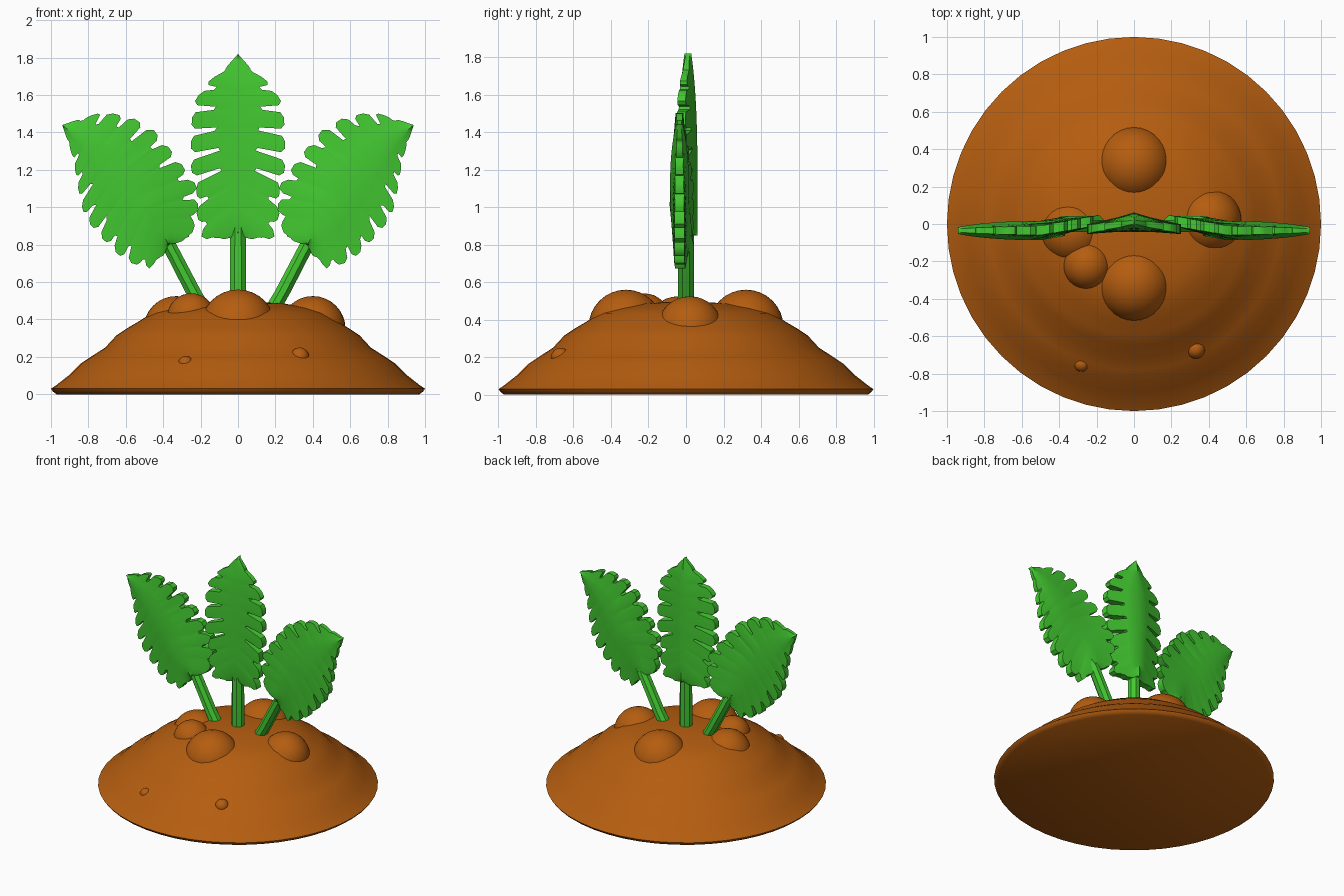
import bpy, bmesh, math, random
from mathutils import Vector

random.seed(4)
cube = bpy.data.objects.get("Cube")
if cube:
    bpy.data.objects.remove(cube, do_unlink=True)


def material(name, rgb):
    m = bpy.data.materials.new(name)
    m.use_nodes = True
    m.diffuse_color = (*rgb, 1)
    m.node_tree.nodes["Principled BSDF"].inputs["Base Color"].default_value = (*rgb, 1)
    return m


soil = material("soil brown", (0.46, 0.11, 0.005))
green = material("leaf green", (0.055, 0.58, 0.03))


def finish(bm, name, mat, angle=40):
    bmesh.ops.remove_doubles(bm, verts=bm.verts, dist=0.0005)
    bmesh.ops.recalc_face_normals(bm, faces=bm.faces)
    mesh = bpy.data.meshes.new(name)
    bm.to_mesh(mesh)
    bm.free()
    mesh.materials.append(mat)
    ob = bpy.data.objects.new(name, mesh)
    bpy.context.collection.objects.link(ob)
    bpy.ops.object.select_all(action="DESELECT")
    ob.select_set(True)
    bpy.context.view_layer.objects.active = ob
    bpy.ops.object.shade_smooth_by_angle(angle=math.radians(angle))
    return ob


# Soil mound: a lathed profile with soft terraces
profile = [(0, 0), (0.97, 0), (0.99, 0.015), (1, 0.03), (0.97, 0.05), (0.9, 0.105),
           (0.84, 0.165), (0.78, 0.205), (0.71, 0.25), (0.65, 0.315), (0.59, 0.355),
           (0.53, 0.39), (0.46, 0.435), (0.38, 0.46), (0.25, 0.485), (0, 0.5)]
bm = bmesh.new()
verts = [bm.verts.new((r, 0, z)) for r, z in profile]
edges = [bm.edges.new(pair) for pair in zip(verts, verts[1:])]
bmesh.ops.spin(bm, geom=verts + edges, cent=(0, 0, 0), axis=(0, 0, 1),
               angle=math.tau, steps=48, use_duplicate=False)
finish(bm, "soil_mound", soil)


# Round clods and pebbles: x, y, z, radius
def clod(name, x, y, z, r):
    bm = bmesh.new()
    bmesh.ops.create_uvsphere(bm, u_segments=32, v_segments=16, radius=r)
    bmesh.ops.translate(bm, verts=bm.verts, vec=(x, y, z))
    finish(bm, name, soil)


clod("front_clod", 0, -0.32, 0.36, 0.2)
clod("back_clod", 0, 0.32, 0.36, 0.2)
clod("left_clod", 0.4, 0.02, 0.35, 0.175)
clod("right_clod", -0.33, -0.04, 0.35, 0.175)
clod("small_clod", -0.25, -0.22, 0.41, 0.13)
clod("left_pebble", 0.33, -0.67, 0.2, 0.05)
clod("right_pebble", -0.28, -0.75, 0.165, 0.04)


def along(points, t):
    """Point at fraction t of the length of a polyline."""
    pts = [Vector(p) for p in points]
    lengths = [(b - a).length for a, b in zip(pts, pts[1:])]
    left = t * sum(lengths)
    for a, b, d in zip(pts, pts[1:], lengths):
        if left <= d:
            return a.lerp(b, left / d)
        left -= d
    return pts[-1]


# Leaf: strips run from the spine to a fingered edge, front and back, with a rim
def leaf(name, spine, sides, cuts, bend, mirror=1):
    bm = bmesh.new()
    for edge in sides:
        edge = [spine[0]] + edge + [spine[-1]]
        reach = [(0, 1)]
        n = len(cuts)
        for i, cut in enumerate(cuts):
            cut += random.uniform(-0.06, 0.06)
            before = cuts[i - 1] if i else 0.95
            for u, f in ((0.08, before), (0.14, 0.92), (0.32, 1), (0.62, 1.01),
                         (0.84, 0.94), (0.93, cut)):
                reach.append(((i + u) / n, f))
        reach.append((1, 1))
        columns = []
        for t, f in reach:
            s, e = along(spine, t), along(edge, t)
            taper = 1 - 0.65 * t ** 4
            col = []
            for k in (0, min(f, 0.36), f):
                p = s.lerp(e, k)
                half = (0.027 + 0.025 * max(0, 1 - k) ** 1.5) * taper
                y = bend(p.x)
                col.append([bm.verts.new((p.x * mirror, y + d * half, p.y)) for d in (-1, 1)])
            columns.append(col)
        for a, b in zip(columns, columns[1:]):
            for k in range(2):
                for d in range(2):
                    bm.faces.new((a[k][d], a[k + 1][d], b[k + 1][d], b[k][d]))
            bm.faces.new((a[2][0], a[2][1], b[2][1], b[2][0]))
    finish(bm, name, green)


# Stem: tapered octagonal rod that sinks into its leaf
def stem(name, path, radii):
    bm = bmesh.new()
    rings = []
    for (x, y, z), r in zip(path, radii):
        ring = []
        for i in range(8):
            a = math.tau * (i + 0.5) / 8
            ring.append(bm.verts.new((x + r * math.cos(a), y + r * math.sin(a), z)))
        rings.append(ring)
    for a, b in zip(rings, rings[1:]):
        for i in range(8):
            j = (i + 1) % 8
            bm.faces.new((a[i], a[j], b[j], b[i]))
    bm.faces.new(rings[0])
    bm.faces.new(rings[-1])
    finish(bm, name, green, 30)


# Middle leaf
half_edge = [(0.06, 0.83), (0.19, 0.83), (0.22, 0.97), (0.22, 1.1), (0.25, 1.2),
             (0.25, 1.42), (0.235, 1.56), (0.16, 1.67), (0.07, 1.74)]
leaf("middle_leaf", [(0, 0.85), (0, 1.82)],
     [half_edge, [(-x, z) for x, z in half_edge]],
     [0.95, 0.85, 0.75, 0.42, 0.42, 0.45, 0.5, 0.65, 0.85, 1], lambda x: -0.15 * abs(x) + 0.01)
stem("middle_stem", [(0, 0, 0.42), (0, 0, 0.85), (0, 0.005, 1.2)], [0.048, 0.045, 0.02])

# Side leaves, mirrored
outer = [(0.4, 0.74), (0.48, 0.67), (0.61, 0.72), (0.73, 0.84), (0.82, 0.95),
         (0.85, 1.08), (0.88, 1.26)]
inner = [(0.32, 0.81), (0.25, 0.84), (0.215, 0.97), (0.22, 1.11), (0.34, 1.28),
         (0.45, 1.41), (0.57, 1.48), (0.72, 1.51), (0.85, 1.47)]


def side_bend(x):
    return 0.015 - 0.05 * min(1, max(0, (abs(x) - 0.22) / 0.28))


for side, mirror in (("left", 1), ("right", -1)):
    leaf(side + "_leaf", [(0.37, 0.8), (0.51, 1.02), (0.67, 1.22), (0.94, 1.44)],
         [outer, inner],
         [0.93, 0.85, 0.75, 0.8, 0.68, 0.75, 0.62, 0.72, 0.6, 0.85, 1], side_bend, mirror)
    stem(side + "_stem",
         [(0.17 * mirror, 0, 0.43), (0.24 * mirror, 0, 0.55), (0.37 * mirror, 0, 0.8),
          (0.5 * mirror, -0.03, 1.0)], [0.05, 0.047, 0.045, 0.02])
